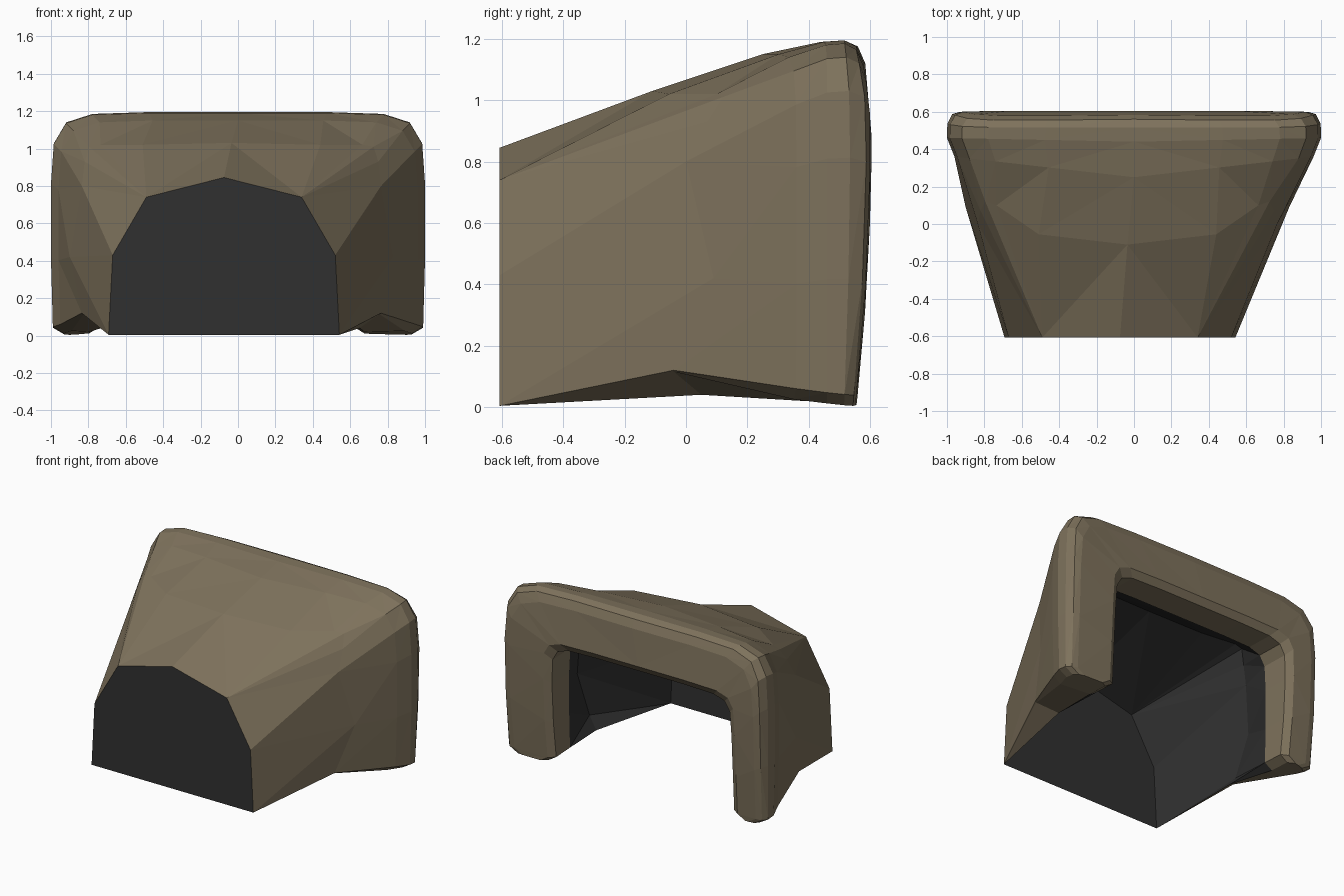
import bpy, bmesh

if "Cube" in bpy.data.objects:
    bpy.data.objects.remove(bpy.data.objects["Cube"])


def material(name, rgb):
    m = bpy.data.materials.new(name)
    m.diffuse_color = (*rgb, 1)
    m.use_nodes = True
    m.node_tree.nodes["Principled BSDF"].inputs["Base Color"].default_value = m.diffuse_color
    return m


STONE = material("brown stone", (0.208, 0.168, 0.107))
DARK = material("dark interior", (0.030, 0.030, 0.030))


def mirror(half, cx):
    """Full arch from a right-hand half that runs from foot to crown."""
    right = [(cx + x, y, z) for x, y, z in half]
    left = [(cx - x, y, z) for x, y, z in half[-2::-1]]
    return right + left


def arch(w, h, y, base, cx=0, bow=0, bulge=0, r=1, foot=-0.07, lift=.035):
    """Square arch with rounded corners, nine points per half."""
    pts = [(w + foot, base), (w - .01 * r, base + lift), (w, .35 * h), (w, .68 * h),
           (w - .015 * r, h - .165 * r), (w - .08 * r, h - .055 * r),
           (w - .22 * r, h - .01 * r), (.475 * w, h), (0, h)]
    return mirror([(x, y + bow * x / w
                    + bulge * (1 - ((z - .9) / (.9 if z < .9 else .3)) ** 2), z)
                   for x, z in pts], cx)


# Narrow front arch (repeated points merge later)
F = -0.607
front = mirror([(.617, F, .004)] * 2 + [(.595, F, .43)] + [(.415, F, .74)] * 5
               + [(0, F, .845)], -.075)

# Faceted middle of the hood, and the simpler lining inside it
middle = mirror([(.79, -.04, .115), (.80, -.04, .12), (.865, .09, .42), (.80, 0, .80),
                 (.785, .07, .93), (.76, .12, 1.01), (.70, .10, 1.02),
                 (.475, -.055, 1.02), (0, -.11, 1.03)], -.035)
lining = mirror([(.69, .05, .04), (.755, .03, .12), (.80, .10, .42), (.755, .13, .74),
                 (.72, .15, .86), (.68, .18, .95), (.63, .18, .965),
                 (.40, .13, .98), (0, .10, 1.0)], -.04)

rings = [
    front, middle,
    arch(.96, 1.15, .25, .025, bow=.11),                 # shoulder
    arch(1.0, 1.19, .44, .012, bow=.02),                 # portal outside
    arch(.998, 1.195, .515, .006, bulge=.02),
    arch(.972, 1.175, .553, .004, bow=-.01, bulge=.045), # rounded back edge
    arch(.93, 1.12, .561, .006, bow=-.01, bulge=.05),    # back face
    arch(.73, .88, .555, .008, -.06, bulge=.05, r=.6, foot=.05),
    arch(.685, .835, .525, .012, -.06, bulge=.05, r=.6, foot=.05),
    arch(.685, .84, .38, .02, -.06, r=.6, foot=.05),     # inside of opening
    lining,
]


def loft(bm, loops):
    """Skin between arches, split the same way on both halves."""
    vs = [[bm.verts.new(p) for p in loop] for loop in loops]
    for a, b in zip(vs, vs[1:]):
        n = len(a) - 1
        for i in range(n):
            if i >= n // 2:
                tris = (a[i], a[i + 1], b[i]), (a[i + 1], b[i + 1], b[i])
            else:
                tris = (a[i], a[i + 1], b[i + 1]), (a[i], b[i + 1], b[i])
            for t in tris:
                bm.faces.new(t)
    return vs


def finish(bm, name, mat):
    bmesh.ops.remove_doubles(bm, verts=bm.verts, dist=0.0005)
    bmesh.ops.recalc_face_normals(bm, faces=bm.faces)
    me = bpy.data.meshes.new(name)
    bm.to_mesh(me)
    bm.free()
    me.materials.append(mat)
    ob = bpy.data.objects.new(name, me)
    bpy.context.collection.objects.link(ob)


# Stone hood and portal, with the soles of both legs closed
bm = bmesh.new()
vs = loft(bm, rings[:10])
for end in (0, -1):
    sole = [ring[end] for ring in vs] + [bm.verts.new(lining[end])]
    for ids in ((0, 1, 10), (1, 2, 9, 10), (2, 3, 8, 9), (3, 4, 7, 8), (4, 5, 6, 7)):
        bm.faces.new([sole[i] for i in ids])
finish(bm, "stone_hood", STONE)

# Dark lining from the front to the opening
bm = bmesh.new()
loft(bm, [front, lining, rings[9]])
finish(bm, "tunnel_lining", DARK)

# Dark panel closing the front arch
bm = bmesh.new()
outline = list(dict.fromkeys(front))
bm.faces.new([bm.verts.new(p) for p in outline])
finish(bm, "front_panel", DARK)
